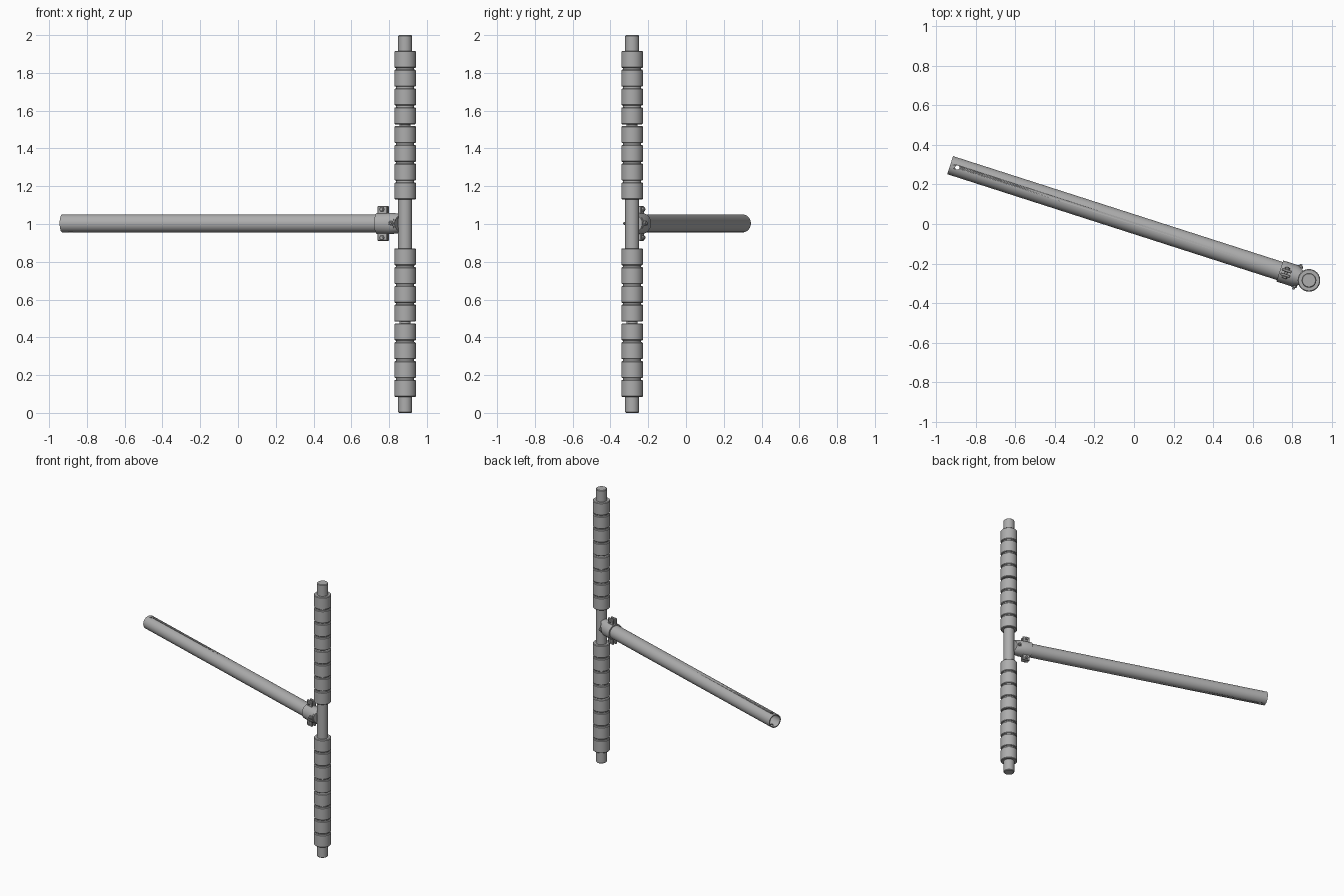
import bpy, bmesh
from math import sin, cos, pi, radians
from mathutils import Matrix, Vector

cube = bpy.data.objects.get("Cube")
if cube:
    bpy.data.objects.remove(cube, do_unlink=True)

steel = bpy.data.materials.new("grey steel")
steel.use_nodes = True
GREY = (0.42, 0.42, 0.42, 1)
steel.diffuse_color = GREY
steel.node_tree.nodes["Principled BSDF"].inputs["Base Color"].default_value = GREY

POST = Matrix.Translation((0.885, -0.285, 0))
ARM = Matrix.Translation((0.885, -0.285, 1.003)) @ Matrix.Rotation(radians(162.2), 4, 'Z')
ALONG_X = Matrix.Rotation(pi / 2, 4, 'Y')
ALONG_Y = Matrix.Rotation(-pi / 2, 4, 'X')


def finish(name, bm, matrix):
    bmesh.ops.recalc_face_normals(bm, faces=bm.faces)
    mesh = bpy.data.meshes.new(name)
    bm.to_mesh(mesh)
    bm.free()
    mesh.materials.append(steel)
    ob = bpy.data.objects.new(name, mesh)
    ob.matrix_world = matrix
    bpy.context.collection.objects.link(ob)
    bpy.context.view_layer.objects.active = ob
    bpy.ops.object.select_all(action='DESELECT')
    ob.select_set(True)
    bpy.ops.object.shade_smooth_by_angle(angle=radians(35))
    return ob


def skin(bm, rings, closed=False):
    """Bridge rings of points; cap the ends unless the profile is closed."""
    vs = [[bm.verts.new(p) for p in r] for r in rings]
    n = len(vs[0])
    pairs = list(zip(vs, vs[1:])) + ([(vs[-1], vs[0])] if closed else [])
    for a, b in pairs:
        for i in range(n):
            j = (i + 1) % n
            bm.faces.new((a[i], a[j], b[j], b[i]))
    if not closed:
        bm.faces.new(vs[0])
        bm.faces.new(vs[-1])


def lathe(name, profile, matrix, sides=48, closed=False):
    """Revolve (radius, height) pairs around local z."""
    bm = bmesh.new()
    turn = [2 * pi * i / sides for i in range(sides)]
    skin(bm, [[(r * cos(a), r * sin(a), z) for a in turn] for r, z in profile], closed)
    return finish(name, bm, matrix)


def rod(name, r, z0, z1, matrix, bevel=0.0, sides=48):
    if bevel:
        profile = [(r - bevel, z0), (r, z0 + bevel), (r, z1 - bevel), (r - bevel, z1)]
    else:
        profile = [(r, z0), (r, z1)]
    return lathe(name, profile, matrix, sides)


def box(name, size, centre, matrix, bevel=0.003):
    bm = bmesh.new()
    bmesh.ops.create_cube(bm, size=1)
    bmesh.ops.scale(bm, vec=Vector(size), verts=bm.verts)
    bmesh.ops.translate(bm, vec=Vector(centre), verts=bm.verts)
    bmesh.ops.bevel(bm, geom=bm.edges[:], offset=bevel, segments=1, affect='EDGES')
    return finish(name, bm, matrix)


# Upright post: thin core, bare middle and two end plugs
rod("post_core", 0.029, 0.04, 1.96, POST)
rod("post_middle", 0.037, 0.86, 1.15, POST)
rod("lower_end_plug", 0.037, 0.0, 0.095, POST, 0.004)
rod("upper_end_plug", 0.037, 1.91, 2.0, POST, 0.004)

# Two stacks of sleeves, each split into two groups of four
PITCH, HEIGHT = 0.0995, 0.09
for label, base in (("lower", 0.085), ("upper", 1.13)):
    for i in range(8):
        z = base + i * PITCH
        rod(f"{label}_sleeve_{i + 1}", 0.057, z, z + HEIGHT, POST, 0.004)
        if i not in (3, 7):
            rod(f"{label}_spacer_{i + 1}", 0.048, z + HEIGHT - 0.002, z + PITCH + 0.002, POST)

# Hollow arm with a pin hole drilled vertically near the open end
arm = lathe("arm_tube", [(0.048, 0.05), (0.048, 1.906), (0.041, 1.906), (0.041, 0.05)],
            ARM @ ALONG_X, closed=True)
drill = rod("pin_hole_cutter", 0.011, -0.1, 0.1, ARM @ Matrix.Translation((1.868, 0, 0)), sides=24)
drill.hide_render = True
drill.hide_set(True)
cut = arm.modifiers.new("pin hole", 'BOOLEAN')
cut.operation = 'DIFFERENCE'
cut.object = drill

# Clamp collar: round on the arm, narrowing to a fishmouth on the post
bm = bmesh.new()
turn = [2 * pi * i / 48 for i in range(48)]
rings = [[(s, r * cos(a), r * sin(a)) for a in turn]
         for s, r in ((0.155, 0.049), (0.155, 0.056), (0.075, 0.056))]
rings.append([(0.004 + 0.042 * abs(cos(a)), 0.041 * cos(a), 0.049 * sin(a)) for a in turn])
skin(bm, rings)
finish("clamp_collar", bm, ARM)

# Clamp ears above and below, each a pair of plates with a cross bolt
for label, side in (("upper", 1), ("lower", -1)):
    for face, y in (("front", 0.012), ("back", -0.012)):
        box(f"{label}_{face}_ear", (0.052, 0.014, 0.046), (0.122, y, side * 0.069), ARM)
    place = ARM @ Matrix.Translation((0.122, 0, side * 0.075)) @ ALONG_Y
    rod(f"{label}_ear_bolt", 0.007, -0.032, 0.032, place, sides=16)
    rod(f"{label}_bolt_head", 0.013, 0.018, 0.029, place, 0.002, 6)
    rod(f"{label}_bolt_nut", 0.013, -0.029, -0.018, place, 0.002, 6)

# Cross bolt through the collar close to the post
place = ARM @ Matrix.Translation((0.062, 0, 0)) @ ALONG_Y
rod("collar_bolt", 0.007, -0.066, 0.068, place, 0.002, 16)
rod("collar_bolt_head", 0.014, 0.046, 0.058, place, 0.002, 6)
rod("collar_bolt_nut", 0.014, -0.058, -0.046, place, 0.002, 6)
